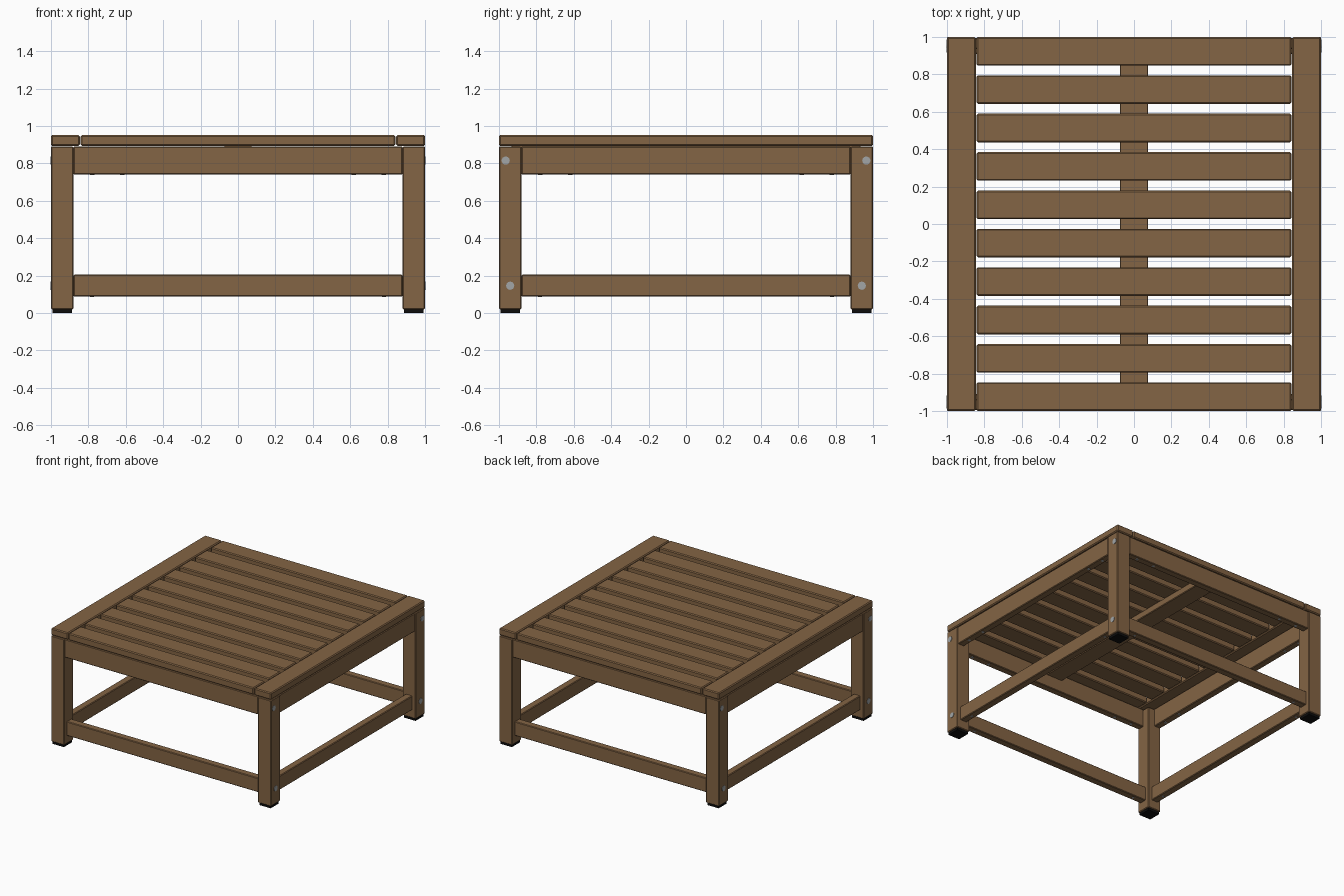
import bpy
import math

if "Cube" in bpy.data.objects:
    bpy.data.objects.remove(bpy.data.objects["Cube"])


def material(name, rgb):
    m = bpy.data.materials.new(name)
    m.diffuse_color = (*rgb, 1)
    m.use_nodes = True
    m.node_tree.nodes["Principled BSDF"].inputs["Base Color"].default_value = m.diffuse_color
    return m


WOOD = material("brown wood", (0.23, 0.128, 0.058))
METAL = material("grey metal", (0.36, 0.38, 0.39))
RUBBER = material("black rubber", (0.004, 0.004, 0.004))


def box(name, lo, hi, mat=WOOD, bevel=0.005):
    """Box between two corners with slightly softened edges."""
    bpy.ops.mesh.primitive_cube_add(size=1, location=[(a + b) / 2 for a, b in zip(lo, hi)])
    ob = bpy.context.object
    ob.name = name
    ob.data.name = name
    for v in ob.data.vertices:
        v.co = [c * (b - a) for c, a, b in zip(v.co, lo, hi)]
    ob.data.materials.append(mat)
    if bevel:
        mod = ob.modifiers.new("soft edges", 'BEVEL')
        mod.width = bevel
        mod.segments = 1
    return ob


def disc(name, loc, radius, depth, rot=(0, 0, 0)):
    bpy.ops.mesh.primitive_cylinder_add(vertices=16, radius=radius, depth=depth,
                                        location=loc, rotation=rot)
    ob = bpy.context.object
    ob.name = name
    ob.data.materials.append(METAL)
    bpy.ops.object.shade_smooth_by_angle()


LEG = 0.12       # leg width
IN = 1 - LEG     # inner leg face
C = 1 - LEG / 2  # leg centre

# legs with rubber feet and side bolts
for sx in (-1, 1):
    for sy in (-1, 1):
        x, y = sx * C, sy * C
        h = LEG / 2
        box("leg", (x - h, y - h, 0.02), (x + h, y + h, 0.89))
        box("foot", (x - 0.052, y - 0.052, 0), (x + 0.052, y + 0.052, 0.022), RUBBER, 0)
        for by, bz in ((0.964, 0.815), (0.94, 0.146)):
            disc("bolt", (sx, sy * by, bz), 0.022, 0.006, (0, math.pi / 2, 0))

# aprons under the top and lower stretchers, on all four sides
for s in (-1, 1):
    a, b = sorted((s * 0.936, s * 0.994))
    box("long_apron", (-IN, a, 0.74), (IN, b, 0.89))
    box("side_apron", (a, -IN, 0.74), (b, IN, 0.89))
    a, b = sorted((s * 0.91, s * 0.97))
    box("long_stretcher", (-IN, a, 0.088), (IN, b, 0.205))
    box("side_stretcher", (a, -IN, 0.088), (b, IN, 0.205))
    # screws on the undersides
    for t in (-0.78, -0.62, 0.62, 0.78):
        disc("apron_screw", (t, s * 0.965, 0.74), 0.012, 0.004)
        disc("apron_screw", (s * 0.965, t, 0.74), 0.012, 0.004)
    for t in (-0.78, 0.78):
        disc("stretcher_screw", (t, s * 0.94, 0.088), 0.01, 0.004)
        disc("stretcher_screw", (s * 0.94, t, 0.088), 0.01, 0.004)

# middle support under the slats
box("middle_support", (-0.076, -0.936, 0.838), (0.076, 0.936, 0.894))

# table top: two end boards and ten slats
for s in (-1, 1):
    a, b = sorted((s * 0.846, s))
    box("end_board", (a, -1, 0.894), (b, 1, 0.951), bevel=0.007)
for i in range(10):
    y = -0.9235 + i * 1.847 / 9
    box("slat", (-0.841, y - 0.0765, 0.894), (0.841, y + 0.0765, 0.951), bevel=0.007)
